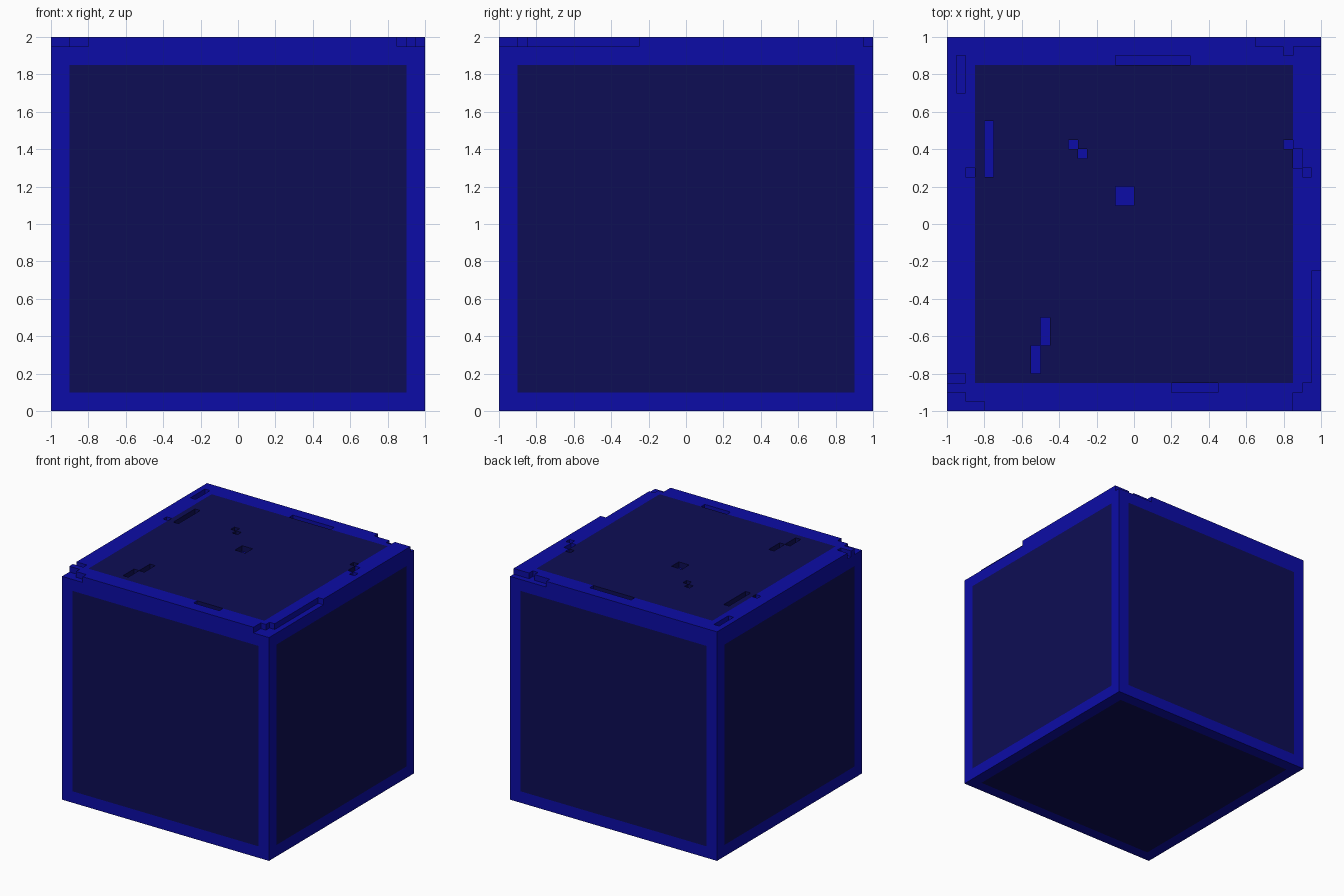
import bpy, bmesh, math

if "Cube" in bpy.data.objects:
    bpy.data.objects.remove(bpy.data.objects["Cube"])

STEP, N = 0.05, 40
LOW, HIGH = 1.95, 2.0


def material(name, rgb):
    m = bpy.data.materials.new(name)
    m.diffuse_color = (*rgb, 1.0)
    m.use_nodes = True
    m.node_tree.nodes["Principled BSDF"].inputs["Base Color"].default_value = m.diffuse_color
    return m


frame_blue = material("frame blue", (0.0037, 0.0037, 0.385))
panel_navy = material("panel navy", (0.004, 0.004, 0.089))


def make_object(name, bm):
    mesh = bpy.data.meshes.new(name)
    bm.to_mesh(mesh)
    bm.free()
    for m in (frame_blue, panel_navy):
        mesh.materials.append(m)
    ob = bpy.data.objects.new(name, mesh)
    bpy.context.collection.objects.link(ob)
    return ob


# Block body: open-topped cube, cut along the panel borders
bm = bmesh.new()
bmesh.ops.create_cube(bm, size=2)
for v in bm.verts:
    v.co.z = 0 if v.co.z < 0 else LOW
bmesh.ops.delete(bm, geom=[f for f in bm.faces if f.normal.z > 0.5], context='FACES')
cuts = [((s * 0.9, 0, 0), (1, 0, 0)) for s in (-1, 1)]
cuts += [((0, s * 0.9, 0), (0, 1, 0)) for s in (-1, 1)]
cuts += [((0, 0, z), (0, 0, 1)) for z in (0.1, 1.85)]
for co, no in cuts:
    bmesh.ops.bisect_plane(bm, geom=bm.verts[:] + bm.edges[:] + bm.faces[:],
                           plane_co=co, plane_no=no)
for f in bm.faces:
    c = f.calc_center_median()
    on_x = abs(c.x) < 0.9 or abs(f.normal.x) > 0.5
    on_y = abs(c.y) < 0.9 or abs(f.normal.y) > 0.5
    on_z = 0.1 < c.z < 1.85 or abs(f.normal.z) > 0.5
    f.material_index = int(on_x and on_y and on_z)
make_object("block_body", bm)

# Chips missing from the top layer: x0, x1, y0, y1
chips = [
    (-.95, -.9, .7, .9), (-.8, -.75, .25, .55), (-.9, -.85, .25, .3),
    (-.35, -.3, .4, .45), (-.3, -.25, .35, .4), (-.1, 0, .1, .2),
    (-.1, .3, .85, .9), (.65, 1, .95, 1), (.8, .85, .9, .95),
    (.95, 1, -1, -.25), (.9, .95, -1, -.85), (.85, .9, -1, -.9),
    (-1, -.9, -1, -.9), (-.9, -.8, -1, -.95), (-1, -.9, -.85, -.8),
    (-.5, -.45, -.65, -.5), (-.55, -.5, -.8, -.65), (.2, .45, -.9, -.85),
    (.8, .85, .4, .45), (.85, .9, .3, .4), (.9, .95, .25, .3),
]


def centre(i):
    return -1 + (i + 0.5) * STEP


def raised(i, j):
    if not (0 <= i < N and 0 <= j < N):
        return False
    x, y = centre(i), centre(j)
    return not any(a < x < b and c < y < d for a, b, c, d in chips)


# Top layer: cell grid with floors in the chips and walls around them
bm = bmesh.new()


def face(points, mat):
    bm.faces.new([bm.verts.new(p) for p in points]).material_index = mat


h = STEP / 2
for i in range(N):
    for j in range(N):
        x, y, up = centre(i), centre(j), raised(i, j)
        mat = int(up and max(abs(x), abs(y)) < 0.85)
        z = HIGH if up else LOW
        face([(x - h, y - h, z), (x + h, y - h, z), (x + h, y + h, z), (x - h, y + h, z)], mat)
        for dx, dy in ((1, 0), (-1, 0), (0, 1), (0, -1)):
            if up and not raised(i + dx, j + dy):
                a = (x + h * (dx + dy), y + h * (dy - dx))
                b = (x + h * (dx - dy), y + h * (dy + dx))
                face([(*a, LOW), (*b, LOW), (*b, HIGH), (*a, HIGH)], mat)
bmesh.ops.remove_doubles(bm, verts=bm.verts[:], dist=0.001)
bmesh.ops.dissolve_limit(bm, angle_limit=math.radians(1), verts=bm.verts[:],
                         edges=bm.edges[:], delimit={'MATERIAL'})
make_object("chipped_top", bm)
